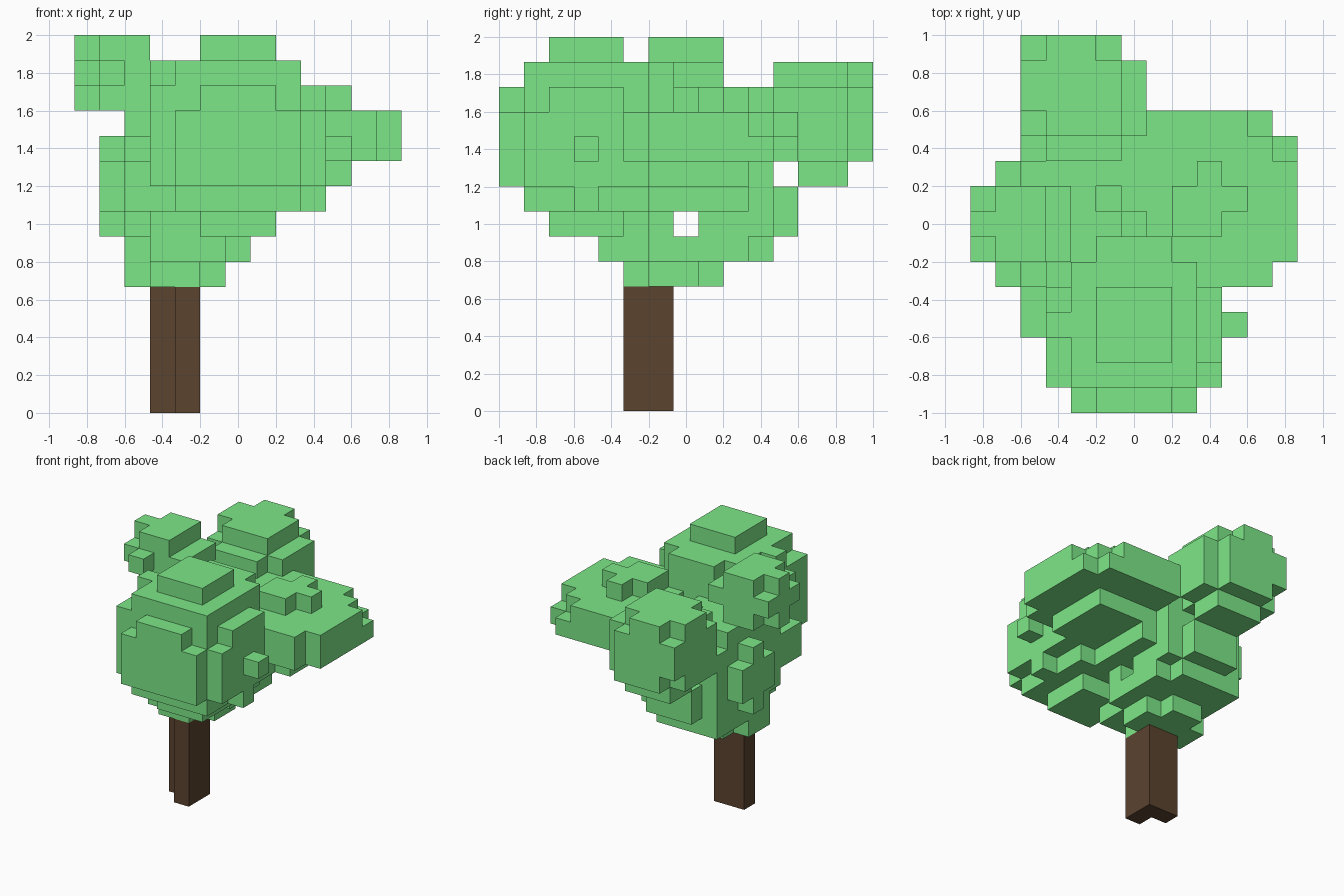
import bpy, bmesh
from itertools import product
from mathutils import Vector

if "Cube" in bpy.data.objects:
    bpy.data.objects.remove(bpy.data.objects["Cube"])

V = 2 / 15                        # cube size
N = 15                            # cubes along the longest side
ORIGIN = Vector((-6.5 * V, -1, 0))


def ball(x, y, z, rx, ry, rz, floor=0, top=N):
    """Grid cells inside an ellipsoid, cut flat at a floor and top level."""
    return {(i, j, k) for i, j, k in product(range(N), repeat=3) if floor <= k <= top
            and ((i - x) / rx) ** 2 + ((j - y) / ry) ** 2 + ((k - z) / rz) ** 2 <= 1}


def box(x0, x1, y0, y1, z0, z1):
    """Grid cells in inclusive ranges."""
    return set(product(range(x0, x1 + 1), range(y0, y1 + 1), range(z0, z1 + 1)))


def build(name, part, solid, mat):
    """Outer skin of a cube cluster, hiding faces buried in the solid."""
    bm = bmesh.new()
    cache = {}

    def vert(p):
        key = tuple(round(c) for c in p)
        if key not in cache:
            cache[key] = bm.verts.new(ORIGIN + Vector(key) * V)
        return cache[key]

    for c, axis, sign in product(sorted(part), range(3), (-1, 1)):
        d = Vector((0, 0, 0))
        d[axis] = sign
        if tuple(int(a + b) for a, b in zip(c, d)) in solid:
            continue
        u = d.yzx
        w = d.cross(u)
        mid = Vector(c) + Vector((.5, .5, .5)) + d / 2
        bm.faces.new([vert(mid + (u * s + w * t) / 2)
                      for s, t in ((-1, -1), (1, -1), (1, 1), (-1, 1))])
    me = bpy.data.meshes.new(name)
    bm.to_mesh(me)
    bm.free()
    me.materials.append(mat)
    bpy.context.collection.objects.link(bpy.data.objects.new(name, me))


def material(name, rgb):
    m = bpy.data.materials.new(name)
    m.diffuse_color = (*rgb, 1)
    m.use_nodes = True
    m.node_tree.nodes["Principled BSDF"].inputs["Base Color"].default_value = m.diffuse_color
    return m


leaf = material("leaf_green", (0.205, 0.80, 0.245))
bark = material("bark_brown", (0.105, 0.056, 0.028))

# L-shaped trunk
trunk = box(3, 4, 5, 6, 0, 4) - box(3, 3, 5, 5, 0, 4)

# Rounded clump at the front, with a few stray cubes
front = ball(6, 3, 10.4, 3.9, 3.9, 3.9) | {(10, 3, 10), (3, 3, 13)}
front |= box(3, 3, 1, 3, 12, 12) | box(5, 7, 6, 6, 12, 13)

# Low clump resting on the trunk
lower = ball(3.8, 7.6, 8.3, 3.05, 3.9, 4.5, 6, 11)
lower |= box(2, 5, 6, 7, 5, 5) | box(3, 4, 5, 8, 5, 5) | box(3, 5, 4, 6, 6, 7)
lower |= box(2, 3, 3, 4, 8, 9) | box(7, 7, 5, 9, 8, 8)

# High clumps on the left and at the back
left = ball(1.4, 6.95, 13, 2.012, 2.012, 1.44, 12)
back = ball(3.8, 12.2, 11.3, 2.748, 2.748, 2.748, 9, 13)

# Flat slab of leaves on the right
right = ball(8.95, 7.95, 10.22, 4, 4, 1.895, 10) | box(7, 10, 6, 9, 9, 9)

# Gaps that run right through the foliage, as (row, level), and small pits on top
gaps = {(0, 8), (7, 7), (11, 9), (10, 13)}
pits = {(5, 8, 11), (6, 7, 11)}

parts = {"front_foliage": front, "lower_foliage": lower, "left_foliage": left,
         "back_foliage": back, "right_foliage": right}
parts = {n: {c for c in p if c[1:] not in gaps} - pits for n, p in parts.items()}
solid = trunk.union(*parts.values())

build("trunk", trunk, solid, bark)
done = set(trunk)
for name, part in parts.items():
    build(name, part - done, solid, leaf)
    done |= part
